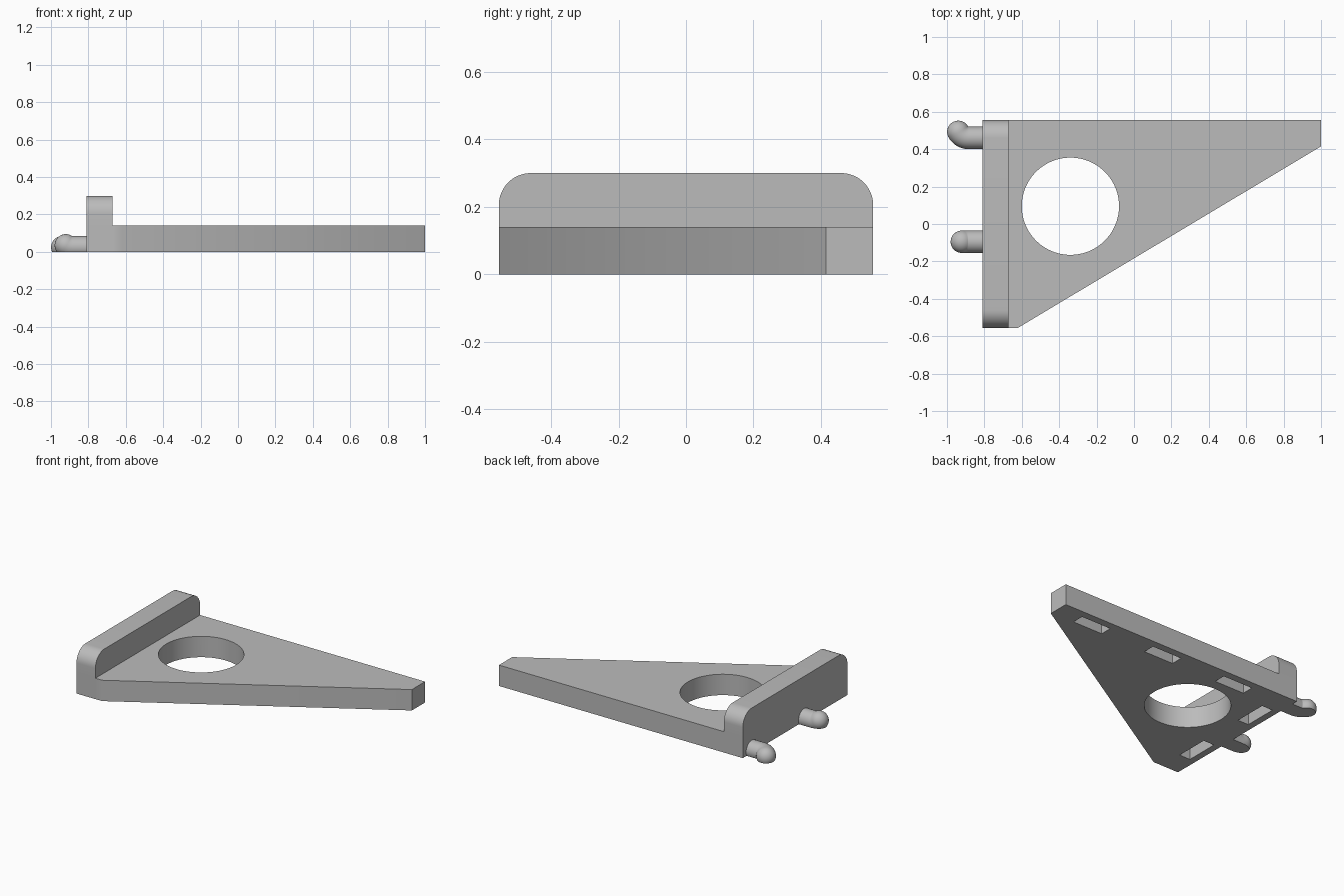
import bpy, bmesh
from math import pi, sin, cos, radians
from mathutils import Vector

old = bpy.data.objects.get("Cube")
if old:
    bpy.data.objects.remove(old, do_unlink=True)

grey = bpy.data.materials.new("light grey")
grey.use_nodes = True
colour = (0.5, 0.5, 0.5, 1)
grey.diffuse_color = colour
grey.node_tree.nodes["Principled BSDF"].inputs["Base Color"].default_value = colour


def make_object(name, bm):
    bmesh.ops.recalc_face_normals(bm, faces=bm.faces)
    mesh = bpy.data.meshes.new(name)
    bm.to_mesh(mesh)
    bm.free()
    mesh.materials.append(grey)
    obj = bpy.data.objects.new(name, mesh)
    bpy.context.collection.objects.link(obj)
    return obj


def extrude(name, points, offset):
    bm = bmesh.new()
    face = bm.faces.new([bm.verts.new(p) for p in points])
    new = bmesh.ops.extrude_face_region(bm, geom=[face])["geom"]
    bmesh.ops.translate(bm, vec=offset, verts=[v for v in new if isinstance(v, bmesh.types.BMVert)])
    return make_object(name, bm)


def box(name, x0, x1, y0, y1, z0, z1):
    return extrude(name, [(x0, y0, z0), (x1, y0, z0), (x1, y1, z0), (x0, y1, z0)], (0, 0, z1 - z0))


def boolean(target, tool, operation):
    mod = target.modifiers.new(operation.lower(), "BOOLEAN")
    mod.operation, mod.solver, mod.object = operation, "EXACT", tool
    bpy.context.view_layer.update()
    result = target.evaluated_get(bpy.context.evaluated_depsgraph_get())
    mesh = bpy.data.meshes.new_from_object(result)
    target.modifiers.clear()
    target.data = mesh
    bpy.data.objects.remove(tool, do_unlink=True)


def smooth(obj):
    bpy.ops.object.select_all(action="DESELECT")
    obj.select_set(True)
    bpy.context.view_layer.objects.active = obj
    bpy.ops.object.shade_smooth_by_angle(angle=radians(35))


HALF_Y, LIP_X0, LIP_X1, THICK, TOP = 0.555, -0.81, -0.67, 0.14, 0.30

# Tapered shelf plate
outline = [(LIP_X0, HALF_Y), (LIP_X0, -HALF_Y), (-0.62, -HALF_Y), (1, 0.415), (1, HALF_Y)]
shelf = extrude("shelf_bracket", [(x, y, 0) for x, y in outline], (0, 0, THICK))

# Upright lip with rounded top corners
R = 0.095
profile = [(-HALF_Y, 0), (HALF_Y, 0)]
for centre_y, start in ((HALF_Y - R, 0), (R - HALF_Y, pi / 2)):
    for i in range(13):
        a = start + i * pi / 24
        profile.append((centre_y + R * cos(a), TOP - R + R * sin(a)))
lip = extrude("lip", [(LIP_X0, y, z) for y, z in profile], (LIP_X1 - LIP_X0, 0, 0))
boolean(shelf, lip, "UNION")

# Round cup hole
ring = [(-0.34 + 0.26 * cos(i * pi / 48), 0.095 + 0.26 * sin(i * pi / 48), -0.1) for i in range(96)]
boolean(shelf, extrude("hole_cutter", ring, (0, 0, 0.6)), "DIFFERENCE")

# Blind slots in the underside: three along the back, two along the lip
DEPTH = 0.1
for x in (-0.5, 0.055, 0.61):
    boolean(shelf, box("slot_cutter", x, x + 0.22, 0.425, 0.505, -0.1, DEPTH), "DIFFERENCE")
for y in (-0.39, 0.155):
    boolean(shelf, box("slot_cutter", -0.765, -0.685, y, y + 0.225, -0.1, DEPTH), "DIFFERENCE")
smooth(shelf)


def peg(name, y, straight_x, bend_dir, angle):
    """Round peg that bends towards bend_dir, ends in a dome and is cut flat at the base."""
    r, bend, n = 0.06, 0.065, 32
    out, side = Vector((-1, 0, 0)), Vector(bend_dir)
    third = out.cross(side)
    base = Vector((straight_x, y, 0.025))
    rings = [(Vector((LIP_X0 + 0.01, y, 0.025)), out, r)]
    for i in range(11):
        a = angle * i / 10
        d = out * cos(a) + side * sin(a)
        rings.append((base + bend * (out * sin(a) + side * (1 - cos(a))), d, r))
    end, d, _ = rings[-1]
    for i in range(1, 10):
        a = i * pi / 20
        rings.append((end + d * r * sin(a), d, r * cos(a)))
    bm = bmesh.new()
    loops = []
    for centre, d, rad in rings:
        u = third.cross(d)
        loops.append([bm.verts.new(centre + rad * (u * cos(k * 2 * pi / n) + third * sin(k * 2 * pi / n)))
                      for k in range(n)])
    for a, b in zip(loops, loops[1:]):
        for k in range(n):
            bm.faces.new((a[k], a[(k + 1) % n], b[(k + 1) % n], b[k]))
    tip = bm.verts.new(end + d * r)
    for k in range(n):
        bm.faces.new((loops[-1][k], loops[-1][(k + 1) % n], tip))
    bm.faces.new(loops[0])
    geom = bm.verts[:] + bm.edges[:] + bm.faces[:]
    cut = bmesh.ops.bisect_plane(bm, geom=geom, plane_co=(0, 0, 0), plane_no=(0, 0, 1), clear_inner=True)
    rim = [e for e in cut["geom_cut"] if isinstance(e, bmesh.types.BMEdge)]
    bmesh.ops.contextual_create(bm, geom=rim)
    smooth(make_object(name, bm))


# Mounting pegs behind the lip
peg("back_peg", 0.46, -0.883, (0, 1, 0), radians(60))
peg("middle_peg", -0.095, -0.886, (0, 0, 1), radians(32))
